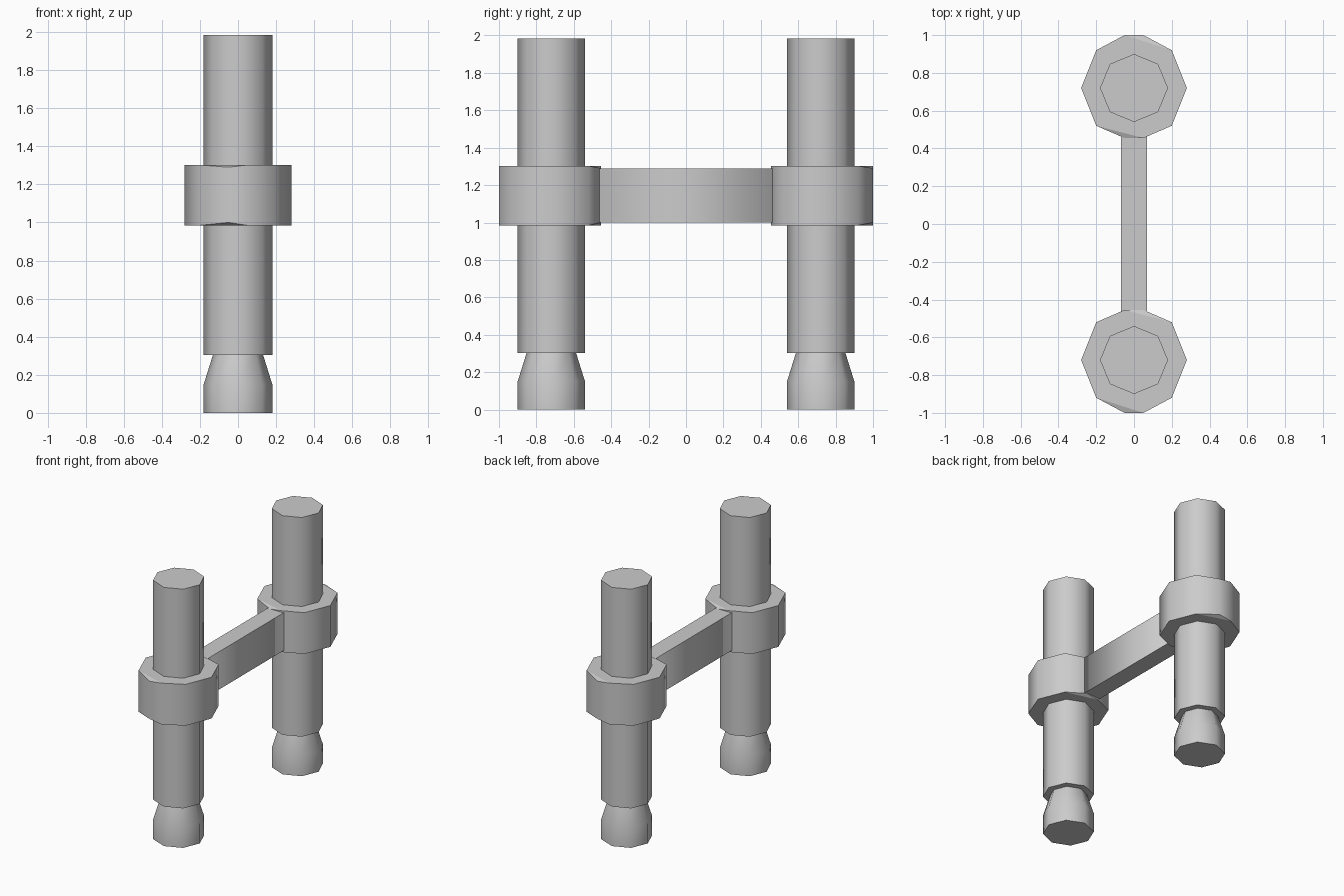
import bpy, bmesh, math

if "Cube" in bpy.data.objects:
    bpy.data.objects.remove(bpy.data.objects["Cube"])

mat = bpy.data.materials.new("light grey")
mat.diffuse_color = (0.6, 0.6, 0.6, 1)
mat.use_nodes = True
mat.node_tree.nodes["Principled BSDF"].inputs["Base Color"].default_value = mat.diffuse_color
POST_Y = 0.72


def finish(name, bm):
    bmesh.ops.recalc_face_normals(bm, faces=bm.faces[:])
    # round side walls are smooth, caps stay flat
    for f in bm.faces:
        f.smooth = len(f.verts) == 4 and abs(f.normal.z) < 0.6
    me = bpy.data.meshes.new(name)
    bm.to_mesh(me)
    bm.free()
    me.materials.append(mat)
    ob = bpy.data.objects.new(name, me)
    bpy.context.collection.objects.link(ob)
    return ob


def stack(name, profile):
    """Closed eight-sided column through (radius, z) rings."""
    bm = bmesh.new()
    rings = [[bm.verts.new((r * math.cos(i * math.pi / 4), r * math.sin(i * math.pi / 4), z))
              for i in range(8)] for r, z in profile]
    for a, b in zip(rings, rings[1:]):
        for i in range(8):
            j = (i + 1) % 8
            bm.faces.new((a[i], a[j], b[j], b[i]))
    bm.faces.new(rings[0][::-1])
    bm.faces.new(rings[-1])
    return finish(name, bm)


def collar(name):
    """Octagonal collar whose ends are clipped along the bar direction."""
    half = [(0.28, 0), (0.2, 0.2), (0.05, 0.28), (-0.05, 0.28), (-0.2, 0.2)]
    pts = half + [(-x, -y) for x, y in half]
    low = (2, 7)      # corners pulled in to the height of the bar
    bm = bmesh.new()
    loops = []
    for z, z_low in ((0.985, 1.0), (1.302, 1.29)):
        v = [bm.verts.new((x, y if y > -0.27 else -0.265, z_low if i in low else z))
             for i, (x, y) in enumerate(pts)]
        bm.faces.new([p for i, p in enumerate(v) if i not in low])
        for i in low:
            bm.faces.new((v[i - 1], v[i], v[i + 1]))
        loops.append(v)
    a, b = loops
    for i in range(10):
        j = (i + 1) % 10
        bm.faces.new((a[i], a[j], b[j], b[i]))
    return finish(name, bm)


# Two identical uprights, the second turned half a turn
for side, sign, turn in (("back", 1, 0), ("front", -1, math.pi)):
    parts = [
        stack(side + "_post", [(0.18, 0.303), (0.18, 1.985)]),
        stack(side + "_foot", [(0.18, 0), (0.18, 0.15), (0.13, 0.31)]),
        collar(side + "_collar"),
    ]
    for ob in parts:
        ob.location.y = sign * POST_Y
        ob.rotation_euler.z = turn

# Crossbar between the collars
bm = bmesh.new()
bmesh.ops.create_cube(bm, size=1)
for v in bm.verts:
    v.co.x *= 0.135
    v.co.y *= 1.0
    v.co.z = v.co.z * 0.29 + 1.145
finish("crossbar", bm)
